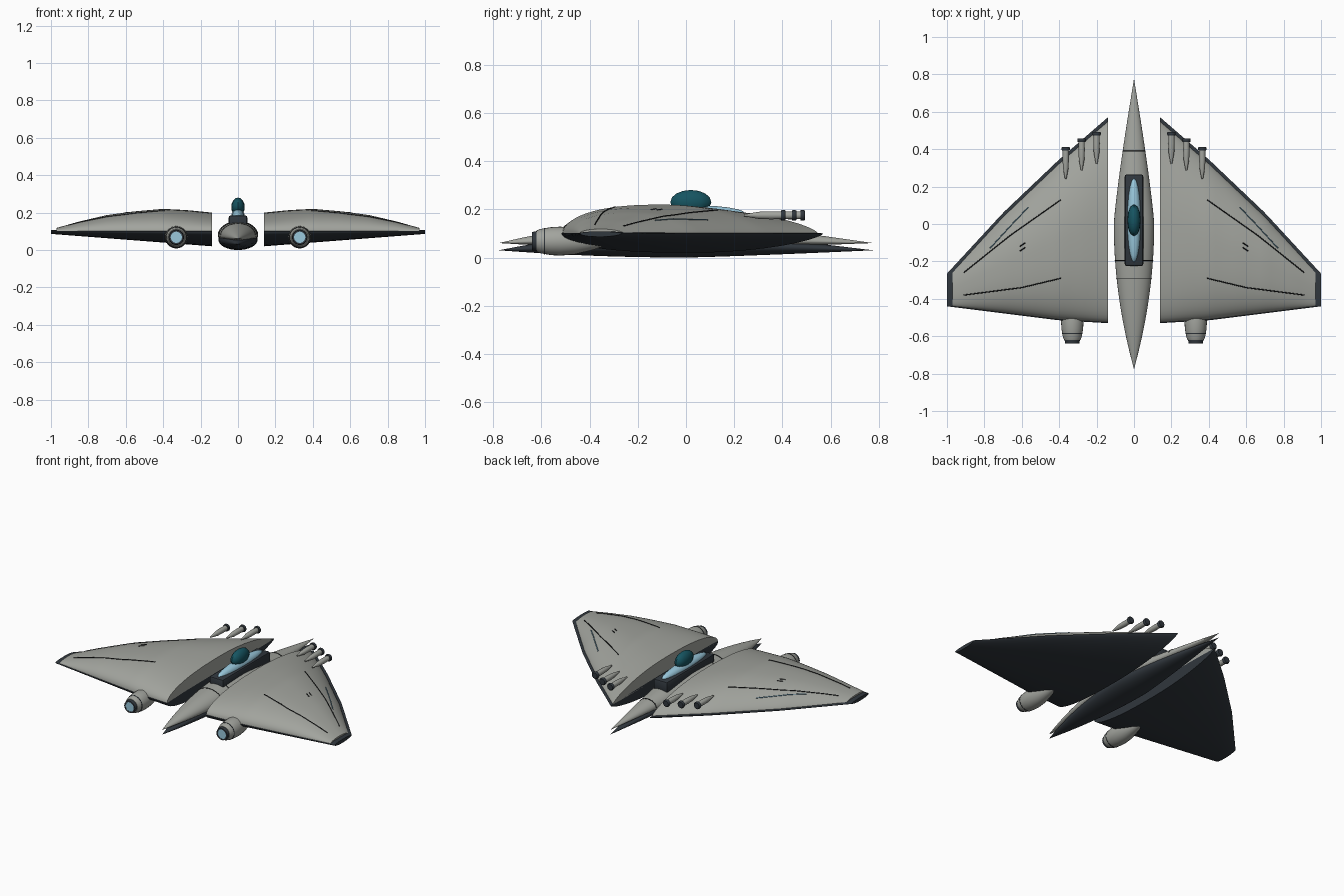
import bpy, bmesh, math
from mathutils import Vector, Matrix

if "Cube" in bpy.data.objects:
    bpy.data.objects.remove(bpy.data.objects["Cube"])


def material(name, r, g, b):
    m = bpy.data.materials.new(name)
    m.use_nodes = True
    m.diffuse_color = (r, g, b, 1)
    m.node_tree.nodes["Principled BSDF"].inputs["Base Color"].default_value = (r, g, b, 1)
    return m


GREY = material("hull grey", .36, .37, .34)
DARK = material("underside slate", .03, .038, .047)
BLACK = material("panel line black", .008, .009, .01)
TEAL = material("canopy teal", .008, .09, .12)
GLASS = material("pale blue glass", .32, .58, .72)
STRIPE = material("stripe blue", .09, .2, .28)


def finish(name, bm, mat, angle=40):
    bmesh.ops.remove_doubles(bm, verts=bm.verts, dist=1e-5)
    bmesh.ops.recalc_face_normals(bm, faces=bm.faces)
    mesh = bpy.data.meshes.new(name)
    bm.to_mesh(mesh)
    bm.free()
    ob = bpy.data.objects.new(name, mesh)
    bpy.context.collection.objects.link(ob)
    mesh.materials.append(mat)
    bpy.ops.object.select_all(action='DESELECT')
    bpy.context.view_layer.objects.active = ob
    ob.select_set(True)
    bpy.ops.object.shade_smooth_by_angle(angle=math.radians(angle))
    return ob


def loft(name, sections, mat, angle=40):
    """Skin closed rings and cap both ends."""
    bm = bmesh.new()
    rings = [[bm.verts.new(p) for p in s] for s in sections]
    for a, b in zip(rings, rings[1:]):
        for i in range(len(a)):
            j = (i + 1) % len(a)
            bm.faces.new((a[i], a[j], b[j], b[i]))
    bm.faces.new(rings[0])
    bm.faces.new(rings[-1])
    return finish(name, bm, mat, angle)


def lathe(name, x, z, profile, mat, sides=24):
    """Round part along y from (y, radius) pairs."""
    turns = [math.tau * i / sides for i in range(sides)]
    return loft(name, [[(x + r * math.cos(t), y, z + r * math.sin(t)) for t in turns]
                       for y, r in profile], mat)


def ellipsoid(name, centre, radii, mat, segs, rings):
    bm = bmesh.new()
    bmesh.ops.create_uvsphere(bm, u_segments=segs, v_segments=rings, radius=1,
                              matrix=Matrix.Translation(centre) @ Matrix.Diagonal((*radii, 1)))
    return finish(name, bm, mat)


def line(name, points, mat, width=.003):
    cu = bpy.data.curves.new(name, 'CURVE')
    cu.dimensions = '3D'
    cu.bevel_depth = width
    cu.bevel_resolution = 1
    sp = cu.splines.new('POLY')
    sp.points.add(len(points) - 1)
    for p, q in zip(sp.points, points):
        p.co = (*q, 1)
    cu.materials.append(mat)
    ob = bpy.data.objects.new(name, cu)
    bpy.context.collection.objects.link(ob)


def lerp(table, x):
    for (x0, y0), (x1, y1) in zip(table, table[1:]):
        if x <= x1:
            return y0 + (y1 - y0) * (x - x0) / (x1 - x0)
    return table[-1][1]


# Wing plan and thickness along the span
BASE = .1
LEAD = [(.14, .57), (.4, .345), (.7, .06), (1, -.265)]
TRAIL = [(.14, -.53), (.4, -.515), (1, -.44)]
CROWN = [(.14, .1), (.27, .113), (.4, .12), (.55, .107), (.7, .087), (.85, .052), (.97, .018)]
KEEL = [(.14, .08), (1, .014)]


def dome(v):
    t = 2 * v - 1
    if t > 0:
        return max(0, 1 - t ** 2) ** .71
    return max(0, 1 - abs(t) ** 2.5) ** .5


def chord(x, inset):
    return lerp(TRAIL, x) + inset * .2, lerp(LEAD, x) - inset


def wing_top(x, y):
    back, front = chord(x, .022)
    return BASE + lerp(CROWN, x) * dome((y - back) / (front - back))


def wing_shell(name, side, end, inset, up, down, mat):
    n, m = 28, 32
    vs = [(1 - math.cos(math.pi * i / m)) / 2 for i in range(m + 1)]
    sections = []
    for k in range(n + 1):
        x = .14 + (end - .14) * k / n
        back, front = chord(x, inset)
        def pt(v, h):
            return (side * x, back + (front - back) * v, BASE + h * dome(v))
        sections.append([pt(v, up(x)) for v in vs]
                        + [pt(v, -down(x)) for v in reversed(vs[1:-1])])
    loft(name, sections, mat)


for side, tag in ((1, "left"), (-1, "right")):
    wing_shell(tag + "_wing_upper", side, .97, .022, lambda x: lerp(CROWN, x), lambda x: .004, GREY)
    wing_shell(tag + "_wing_lower", side, 1, 0, lambda x: .008, lambda x: lerp(KEEL, x), DARK)

    # Panel lines and stripe laid on the wing skin
    marks = [("front_panel_line", [(.39, .13), (.66, -.06), (.91, -.26)], BLACK),
             ("rear_panel_line", [(.39, -.29), (.6, -.34), (.91, -.38)], BLACK),
             ("wing_stripe", [(.565, .09), (.66, -.01), (.77, -.13)], STRIPE),
             ("inner_tick", [(.58, -.1), (.61, -.12)], BLACK),
             ("outer_tick", [(.58, -.125), (.61, -.145)], BLACK)]
    for name, path, mat in marks:
        ys = [(p[0], p[1]) for p in path]
        x0, x1 = path[0][0], path[-1][0]
        xs = [x0 + (x1 - x0) * i / 24 for i in range(25)]
        line(f"{tag}_{name}", [(side * x, lerp(ys, x), wing_top(x, lerp(ys, x))) for x in xs], mat)

    # Engine pod with nozzle
    ex, ez = side * .33, .068
    lathe(tag + "_engine", ex, ez, [(-.62, .044), (-.605, .05), (-.56, .058), (-.52, .06), (-.46, .055),
                                    (-.38, .035), (-.3, .004)], GREY)
    lathe(tag + "_nozzle_ring", ex, ez, [(-.615, .042), (-.638, .038), (-.638, .03), (-.62, .03)], DARK)
    lathe(tag + "_engine_glow", ex, ez, [(-.615, .031), (-.636, .031)], GLASS)
    lathe(tag + "_engine_band", ex, ez, [(-.588, .0545), (-.584, .0555)], DARK)

    # Three guns stepping back along the leading edge
    for i, (gx, gy) in enumerate(((.2, .49), (.28, .455), (.365, .41))):
        lathe(f"{tag}_gun_{i}", side * gx, .175, [(gy - .17, .004), (gy - .11, .015), (gy - .06, .017),
                                                  (gy - .012, .016)], GREY, 14)
        lathe(f"{tag}_muzzle_{i}", side * gx, .175, [(gy - .016, .021), (gy - .01, .023), (gy - .002, .023),
                                                     (gy + .003, .019)], DARK, 14)


# Fuselage: two slim spindles, split at the tips
def swell(y):
    return max(.004, 1 - abs(y / .775) ** (1.2 if y > 0 else 2))


def hull_ring(y, width, z0, rise, up, down, grow=0):
    k = swell(y)
    ring = []
    for i in range(32):
        c, s = math.cos(math.tau * i / 32), math.sin(math.tau * i / 32)
        ring.append(((width * k + grow) * c, y,
                     z0 + rise * k + ((up if s > 0 else down) * k + grow) * s))
    return ring


stations = [-.775 + 1.55 * i / 48 for i in range(49)]
UPPER = (.108, .06, .02, .075, .045)
loft("upper_fuselage", [hull_ring(y, *UPPER) for y in stations], GREY)
loft("lower_fuselage", [hull_ring(y, .105, .03, .025, .055, .055) for y in stations], DARK)
for i, y in enumerate((.39, -.195, -.29)):
    line(f"fuselage_seam_{i}", hull_ring(y, *UPPER)[:17], BLACK, .0025)

# Cockpit tub, glass and canopy
bm = bmesh.new()
bmesh.ops.create_cube(bm, size=1, matrix=Matrix.Translation((0, .02, .148))
                      @ Matrix.Diagonal((.1, .49, .074, 1)))
bmesh.ops.bevel(bm, geom=bm.edges[:], offset=.012, segments=2, affect='EDGES', profile=.5)
finish("cockpit_frame", bm, DARK)
ellipsoid("cockpit_glass", (0, .02, .183), (.036, .225, .034), GLASS, 20, 12)
ellipsoid("canopy", (0, .02, .23), (.036, .085, .05), TEAL, 12, 8)
